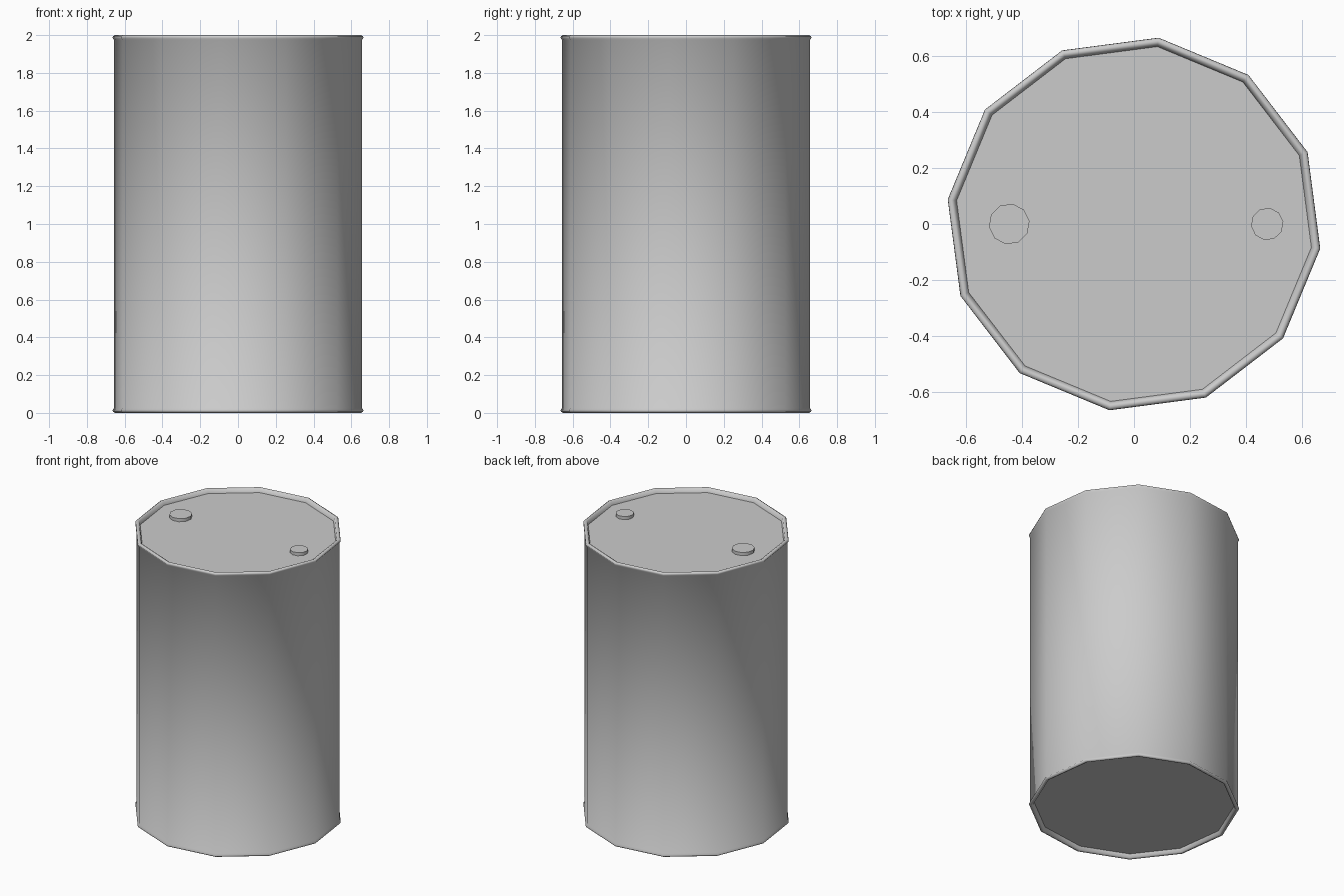
import bpy, bmesh, math

cube = bpy.data.objects.get("Cube")
if cube:
    bpy.data.objects.remove(cube, do_unlink=True)

steel = bpy.data.materials.new("grey steel")
steel.use_nodes = True
color = (0.6, 0.6, 0.6, 1)
steel.diffuse_color = color
steel.node_tree.nodes["Principled BSDF"].inputs["Base Color"].default_value = color


def lathe(name, profile, sides, turn, center=(0, 0, 0), smooth=60):
    """Spin an open (radius, height) profile about z and close both ends."""
    bm = bmesh.new()
    rings = []
    for r, z in profile:
        angles = [math.radians(turn) + math.tau * i / sides for i in range(sides)]
        rings.append([bm.verts.new((r * math.cos(a), r * math.sin(a), z)) for a in angles])
    for low, high in zip(rings, rings[1:]):
        for i in range(sides):
            j = (i + 1) % sides
            bm.faces.new((low[i], low[j], high[j], high[i]))
    bm.faces.new(rings[0][::-1])
    bm.faces.new(rings[-1])
    mesh = bpy.data.meshes.new(name)
    bm.to_mesh(mesh)
    bm.free()
    mesh.materials.append(steel)
    obj = bpy.data.objects.new(name, mesh)
    obj.location = center
    bpy.context.collection.objects.link(obj)
    bpy.ops.object.select_all(action="DESELECT")
    obj.select_set(True)
    bpy.context.view_layer.objects.active = obj
    bpy.ops.object.shade_smooth_by_angle(angle=math.radians(smooth))
    return obj


# Drum body: rounded rims around recessed ends
RIM = [(0.662, 1.975), (0.67, 1.985), (0.668, 1.994), (0.657, 2.0),
       (0.645, 1.994), (0.638, 1.97)]
bottom_rim = [(r, 2 - z) for r, z in reversed(RIM)]
lathe("drum_body", bottom_rim + RIM, 12, -7.5)

# Screw caps on the lid
for name, x, r in (("large_cap", -0.445, 0.073), ("small_cap", 0.475, 0.058)):
    lathe(name, [(r, 0), (r, 0.022)], 10, 8, (x, 0, 1.97), 40)
